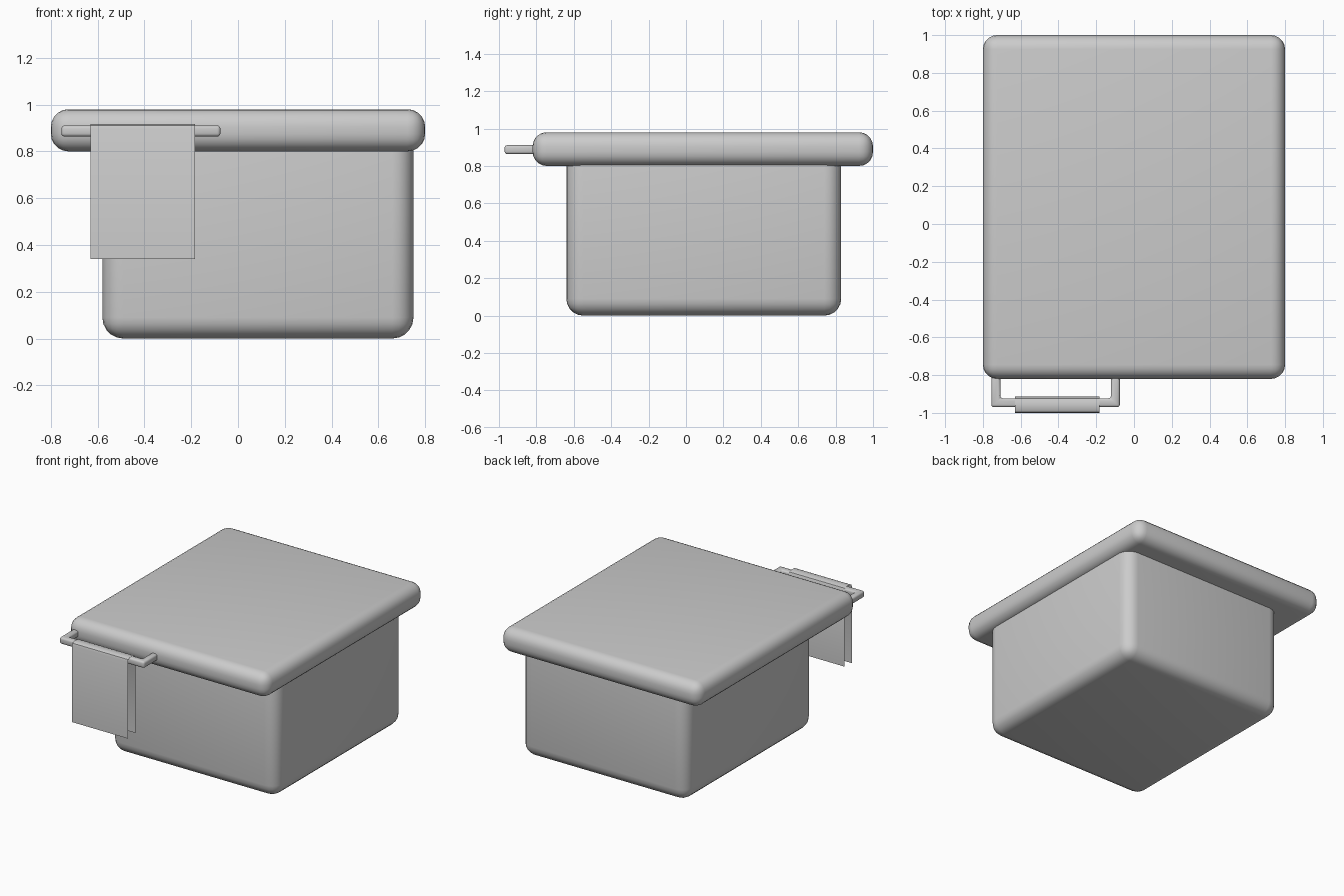
import bpy, bmesh, math

if "Cube" in bpy.data.objects:
    bpy.data.objects.remove(bpy.data.objects["Cube"])


def finish(name, bm, bevel=0.0, segments=4):
    bmesh.ops.recalc_face_normals(bm, faces=bm.faces)
    mesh = bpy.data.meshes.new(name)
    bm.to_mesh(mesh)
    bm.free()
    obj = bpy.data.objects.new(name, mesh)
    bpy.context.collection.objects.link(obj)
    if bevel:
        mod = obj.modifiers.new("rounding", "BEVEL")
        mod.width = bevel
        mod.segments = segments
        mod.limit_method = "ANGLE"
    bpy.ops.object.select_all(action="DESELECT")
    bpy.context.view_layer.objects.active = obj
    obj.select_set(True)
    if bevel:
        bpy.ops.object.modifier_apply(modifier="rounding")
    bpy.ops.object.shade_smooth_by_angle(angle=math.radians(40))
    return obj


def prism(name, outline, z0, z1, bevel, segments=4):
    bm = bmesh.new()
    face = bm.faces.new([bm.verts.new((x, y, z0)) for x, y in outline])
    ext = bmesh.ops.extrude_face_region(bm, geom=[face])
    for v in ext["geom"]:
        if isinstance(v, bmesh.types.BMVert):
            v.co.z = z1
    # the extrusion may drop the source face, so close any open boundary
    bmesh.ops.holes_fill(bm, edges=[e for e in bm.edges if e.is_boundary])
    return finish(name, bm, bevel, segments)


def rect(x0, x1, y0, y1):
    return [(x0, y0), (x1, y0), (x1, y1), (x0, y1)]


# Cabinet body and overhanging worktop
prism("cabinet_body", rect(-0.58, 0.75, -0.64, 0.83), 0.0, 0.9, 0.09, 5)
prism("worktop", rect(-0.80, 0.80, -0.82, 1.0), 0.80, 0.98, 0.075, 5)

# U-shaped towel rail on the front edge of the worktop
rail = [(-0.755, -0.79), (-0.755, -0.97), (-0.075, -0.97), (-0.075, -0.79),
        (-0.122, -0.79), (-0.122, -0.923), (-0.708, -0.923), (-0.708, -0.79)]
prism("towel_rail", rail, 0.863, 0.911, 0.014, 3)

# Towel folded over the rail: a thin sheet with a rounded top
path = [(-1.0, 0.34), (-1.0, 0.895), (-0.995, 0.91), (-0.98, 0.918),
        (-0.945, 0.918), (-0.923, 0.911), (-0.914, 0.89), (-0.914, 0.348)]
bm = bmesh.new()
rows = [[bm.verts.new((x, y, z)) for x in (-0.63, -0.183)] for y, z in path]
for a, b in zip(rows, rows[1:]):
    bm.faces.new((a[0], a[1], b[1], b[0]))
finish("towel", bm)
